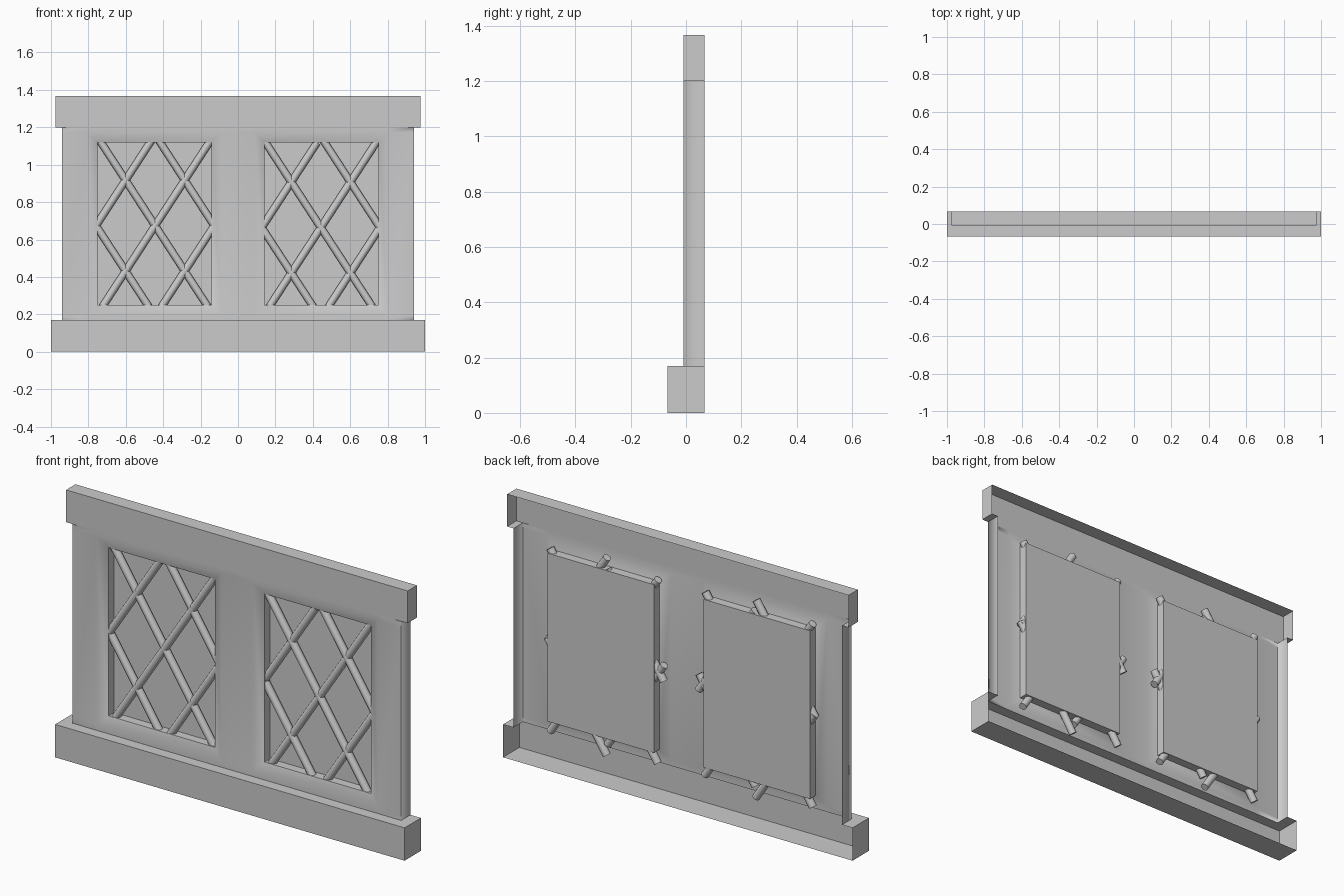
import bpy, bmesh, math
from mathutils import Vector

if "Cube" in bpy.data.objects:
    bpy.data.objects.remove(bpy.data.objects["Cube"])

YF, YB, YS = -0.009, 0.067, -0.067   # wall front, open back, sill front
YO, YP = 0.014, 0.060                # sunken opening edge, pane depth
X0, X1, Z0, Z1 = 0.142, 0.751, 0.25, 1.12   # window opening
M = 0.052                            # width of sloped surround


def make_object(name, quads):
    """Open shell from (4 points, facing direction) quads."""
    bm = bmesh.new()
    for pts, facing in quads:
        f = bm.faces.new([bm.verts.new(p) for p in pts])
        f.normal_update()
        if f.normal.dot(Vector(facing)) < 0:
            f.normal_flip()
    bmesh.ops.remove_doubles(bm, verts=bm.verts, dist=0.0005)
    me = bpy.data.meshes.new(name)
    bm.to_mesh(me)
    bm.free()
    ob = bpy.data.objects.new(name, me)
    bpy.context.collection.objects.link(ob)
    return ob


def smooth(ob):
    bpy.ops.object.select_all(action='DESELECT')
    bpy.context.view_layer.objects.active = ob
    ob.select_set(True)
    bpy.ops.object.shade_smooth_by_angle(angle=math.radians(50))


def front(x0, x1, z0, z1, y):
    return ([(x0, y, z0), (x1, y, z0), (x1, y, z1), (x0, y, z1)], (0, -1, 0))


def side(x, y0, y1, z0, z1, d):
    return ([(x, y0, z0), (x, y1, z0), (x, y1, z1), (x, y0, z1)], (d, 0, 0))


def level(x0, x1, y0, y1, z, d):
    return ([(x0, y0, z), (x1, y0, z), (x1, y1, z), (x0, y1, z)], (0, 0, d))


# Sill, hollow and open at the back
quads = [front(-1, 1, 0, 0.17, YS), level(-1, 1, YS, YB, 0, -1),
         level(-0.94, 0.94, YS, YF, 0.17, 1)]
for s in (-1, 1):
    quads += [side(s, YS, YB, 0, 0.17, s),
              level(min(s, s * 0.94), max(s, s * 0.94), YS, YB, 0.17, 1)]
make_object("sill", quads)

# Wall face with gently sunken window surrounds, plus its side returns
xs = [-0.94, -X1 - M, -X0 + M, X0 - M, X1 + M, 0.94]
zs = [0.17, Z0 - M, Z1 + M, 1.2]
quads = []
for i in range(5):
    for j in range(3):
        if not (i in (1, 3) and j == 1):
            quads.append(front(xs[i], xs[i + 1], zs[j], zs[j + 1], YF))
for s in (-1, 1):
    quads.append(side(s * 0.94, YF, YB, 0.17, 1.2, s))
    a, b = sorted((s * X0, s * X1))
    inner = [(a, YO, Z0), (b, YO, Z0), (b, YO, Z1), (a, YO, Z1)]
    outer = [(a - M, YF, Z0 - M), (b + M, YF, Z0 - M),
             (b + M, YF, Z1 + M), (a - M, YF, Z1 + M)]
    for k in range(4):
        n = (k + 1) % 4
        quads.append(([outer[k], outer[n], inner[n], inner[k]], (0, -1, 0)))
smooth(make_object("wall", quads))

# Header, flush with the wall
quads = [front(-0.977, 0.977, 1.2, 1.367, YF), level(-0.977, 0.977, YF, YB, 1.367, 1)]
for s in (-1, 1):
    a, b = sorted((s * 0.94, s * 0.977))
    quads += [side(s * 0.977, YF, YB, 1.2, 1.367, s), level(a, b, YF, YB, 1.2, -1)]
make_object("header", quads)


def bar(name, a, b, radius=0.02):
    a, b = Vector(a), Vector(b)
    d = b - a
    bpy.ops.mesh.primitive_cylinder_add(vertices=10, radius=radius, depth=d.length,
                                        location=(a + b) / 2)
    ob = bpy.context.object
    ob.name = name
    ob.rotation_mode = 'QUATERNION'
    ob.rotation_quaternion = d.to_track_quat('Z', 'Y')
    smooth(ob)


# Recessed panes and diamond lattice; inner bar ends reach a little further
DX, DZ = 0.158, 0.243
for s, label, zc in ((-1, "left", 0.674), (1, "right", 0.664)):
    a, b = sorted((s * X0, s * X1))
    make_object(label + "_window_recess", [
        front(a, b, Z0, Z1, YP), side(a, YO, YP, Z0, Z1, 1), side(b, YO, YP, Z0, Z1, -1),
        level(a, b, YO, YP, Z0, 1), level(a, b, YO, YP, Z1, -1)])
    cx = s * 0.443
    for k, y in ((1, 0.037), (-1, 0.035)):          # k: slope direction
        # (start, end) in lattice steps: u along x (positive outward), v along z
        for (u0, v0), (u1, v1) in (((-1.95, -1.95), (1.95, 1.95)),
                                   ((-2.17, -0.17), (-0.13, 1.87)),
                                   ((-0.1, -2.1), (2.04, 0.04))):
            bar(label + "_lattice_bar",
                (cx + s * u0 * DX, y, zc + k * v0 * DZ),
                (cx + s * u1 * DX, y, zc + k * v1 * DZ))
